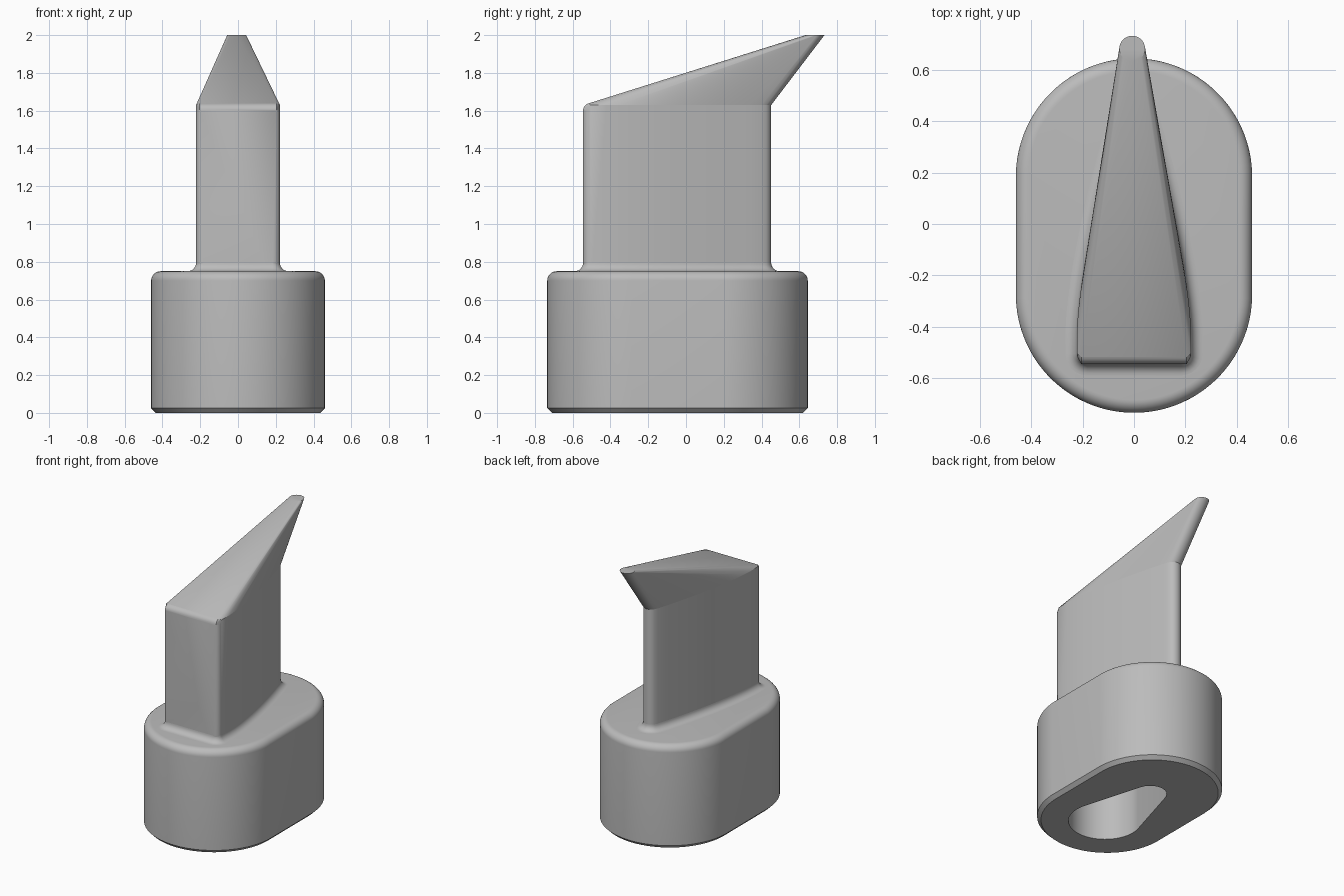
import bpy, bmesh
from math import sin, cos, pi, radians

cube = bpy.data.objects.get("Cube")
if cube:
    bpy.data.objects.remove(cube, do_unlink=True)

grey = bpy.data.materials.new("plain_grey")
grey.use_nodes = True
GREY = (0.5, 0.5, 0.5, 1)
grey.diffuse_color = GREY
grey.node_tree.nodes["Principled BSDF"].inputs["Base Color"].default_value = GREY


def finish(name, bm, angle=30):
    bmesh.ops.recalc_face_normals(bm, faces=bm.faces)
    mesh = bpy.data.meshes.new(name)
    bm.to_mesh(mesh)
    bm.free()
    mesh.materials.append(grey)
    obj = bpy.data.objects.new(name, mesh)
    bpy.context.collection.objects.link(obj)
    bpy.ops.object.select_all(action="DESELECT")
    obj.select_set(True)
    bpy.context.view_layer.objects.active = obj
    bpy.ops.object.shade_smooth_by_angle(angle=radians(angle))
    return obj


def loft(name, rings, caps=True):
    bm = bmesh.new()
    loops = [[bm.verts.new(p) for p in ring] for ring in rings]
    for a, b in zip(loops, loops[1:]):
        n = len(a)
        for i in range(n):
            j = (i + 1) % n
            bm.faces.new((a[i], a[j], b[j], b[i]))
    if caps:
        bm.faces.new(loops[0])
        bm.faces.new(loops[-1])
    return finish(name, bm)


def hull(name, points):
    bm = bmesh.new()
    for p in points:
        bm.verts.new(p)
    out = bmesh.ops.convex_hull(bm, input=bm.verts)
    loose = [g for g in out["geom_interior"] if isinstance(g, bmesh.types.BMVert)]
    bmesh.ops.delete(bm, geom=loose, context="VERTS")
    bmesh.ops.dissolve_limit(bm, angle_limit=radians(0.3),
                             verts=bm.verts, edges=bm.edges)
    return finish(name, bm, 20)


def capsule(y0, r0, y1, r1, z, grow=0.0, n=96):
    """Outline around two circles on the y axis."""
    ring = []
    for i in range(n):
        a = 2 * pi * (i + 0.5) / n
        y, r = max(((y0, r0), (y1, r1)), key=lambda c: c[0] * sin(a) + c[1])
        r += grow
        ring.append((r * cos(a), y + r * sin(a), z))
    return ring


# Base: rounded oblong with a chamfered foot, filleted rim and tapered socket
TOP, RIM, FOOT = 0.75, 0.05, 0.025
socket = (-0.297, 0.24, 0.164, 0.11)
oblong = (-0.275, 0.46, 0.185, 0.46)
rings = [capsule(*socket, 0.55), capsule(*socket, 0),
         capsule(*oblong, 0, -FOOT), capsule(*oblong, FOOT)]
for i in range(9):
    t = i / 8 * pi / 2
    rings.append(capsule(*oblong, TOP - RIM + RIM * sin(t), RIM * (cos(t) - 1)))
loft("base", rings)

# Blade outline: flat front, bowed sides, narrow round back
FRONT, CORNER, WIDE = -0.505, 0.04, 0.222
half = []
for i in range(7):
    a = -pi / 2 + i / 6 * pi / 2
    half.append((WIDE - CORNER + CORNER * cos(a), FRONT + CORNER * sin(a)))
for i in range(14):
    d = i / 13 * 0.82
    half.append((WIDE - 0.222 * d ** 1.5, -0.42 + d))
for i in range(7):
    a = radians(18 + i * 12)
    half.append((0.053 * cos(a), 0.398 + 0.053 * sin(a)))
half.append((0, 0.451))
outline = half + [(-x, y) for x, y in reversed(half[:-1])]

# Rounded lip along the top of the front face
SHOULDER = 1.63
lip = []
for i in range(7):
    a = radians(180 - i * 12)
    for x in (-0.205, 0.205):
        lip.append((x, FRONT + CORNER * cos(a), 1.6 + CORNER * sin(a)))
shoulder = [(x, y, SHOULDER) for x, y in outline if y > FRONT - 0.001]
front_edge = [(x, y, 1.6) for x, y in outline if y <= FRONT - 0.001]

# Blade shaft
hull("blade", [(x, y, 0.7) for x, y in outline] + shoulder + front_edge + lip)

# Slanted head reaching back to a small round tip
tip = [(-0.007 + 0.05 * cos(i * pi / 16), 0.683 + 0.05 * sin(i * pi / 16), 2.0)
       for i in range(32)]
hull("slanted_head", shoulder + lip[-4:] + tip)

# Fillet where the blade meets the base
R = 0.045
n = len(outline)
normals = []
for i in range(n):
    (x0, y0), (x1, y1) = outline[i - 1], outline[(i + 1) % n]
    dx, dy = x1 - x0, y1 - y0
    length = (dx * dx + dy * dy) ** 0.5
    normals.append((dy / length, -dx / length))
rings = []
for i in range(9):
    t = i / 8 * pi / 2
    grow = R * (1 - sin(t))
    rings.append([(x + nx * grow, y + ny * grow, TOP + R * (1 - cos(t)))
                  for (x, y), (nx, ny) in zip(outline, normals)])
loft("blade_fillet", rings)
